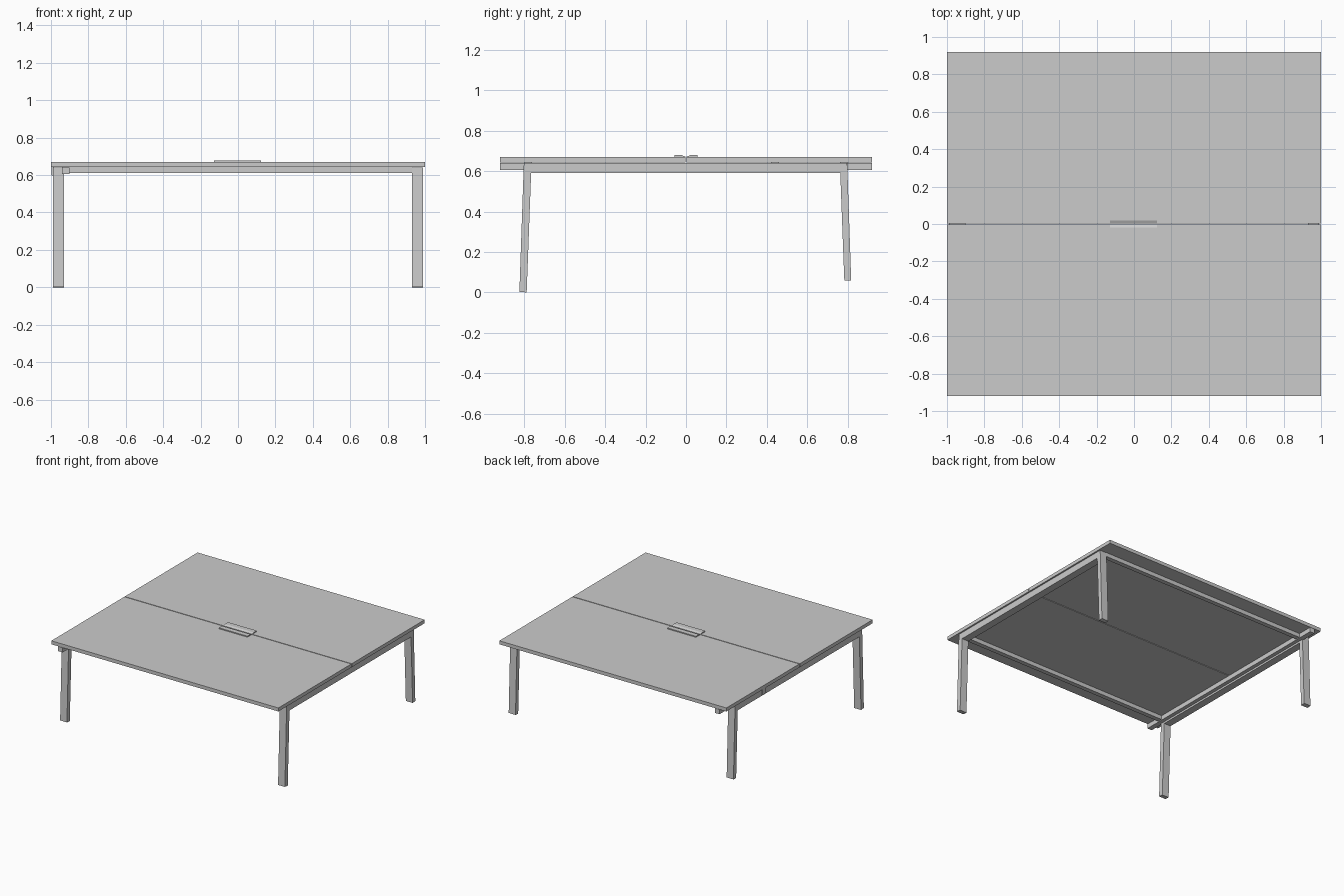
import bpy, bmesh

if "Cube" in bpy.data.objects:
    bpy.data.objects.remove(bpy.data.objects["Cube"])


def extrude_x(name, profile, x0, x1):
    """Solid from a (y, z) outline swept between two x positions."""
    bm = bmesh.new()
    face = bm.faces.new([bm.verts.new((x0, y, z)) for y, z in profile])
    ext = bmesh.ops.extrude_face_region(bm, geom=[face])
    moved = [v for v in ext["geom"] if isinstance(v, bmesh.types.BMVert)]
    bmesh.ops.translate(bm, verts=moved, vec=(x1 - x0, 0, 0))
    bmesh.ops.recalc_face_normals(bm, faces=bm.faces[:])
    mesh = bpy.data.meshes.new(name)
    bm.to_mesh(mesh)
    bm.free()
    obj = bpy.data.objects.new(name, mesh)
    bpy.context.collection.objects.link(obj)
    return obj


def box(name, x, y, z):
    outline = [(y[0], z[0]), (y[1], z[0]), (y[1], z[1]), (y[0], z[1])]
    return extrude_x(name, outline, *x)


TOP, UNDER = 0.671, 0.643

# Two desk panels with a narrow gap between them
box("front_desk_panel", (-1, 1), (-0.92, -0.003), (UNDER, TOP))
box("back_desk_panel", (-1, 1), (0.003, 0.92), (UNDER, TOP))

# End frames: splayed legs joined by a cross beam, back legs are shorter
frame = [(-0.824, 0.003), (-0.788, 0.0), (-0.766, 0.59), (0.763, 0.59),
         (0.783, 0.058), (0.817, 0.06), (0.797, 0.641), (-0.802, 0.641)]
for side, x in (("left", -0.99), ("right", 0.93)):
    extrude_x(side + "_leg_frame", frame, x, x + 0.06)

# Long rails under the panels
for side, y in (("front", -0.78), ("back", 0.78)):
    box(side + "_rail", (-0.94, 0.935), (y - 0.018, y + 0.018), (0.611, UNDER))

# Cross bearer beside the left frame, reaching both desk edges
box("left_cross_bearer", (-0.94, -0.9), (-0.92, 0.92), (0.605, 0.641))

# Small fixing block on the left edge
box("left_fixing_block", (-0.998, -0.985), (0.42, 0.46), (0.598, UNDER))

# Pair of cable flaps, sloping down to the gap
for side, s in (("front", -1), ("back", 1)):
    flap = [(s * 0.058, TOP - 0.005), (s * 0.058, 0.679), (s * 0.02, 0.679),
            (s * 0.003, 0.671), (s * 0.003, TOP - 0.005)]
    extrude_x(side + "_cable_flap", flap, -0.128, 0.124)
